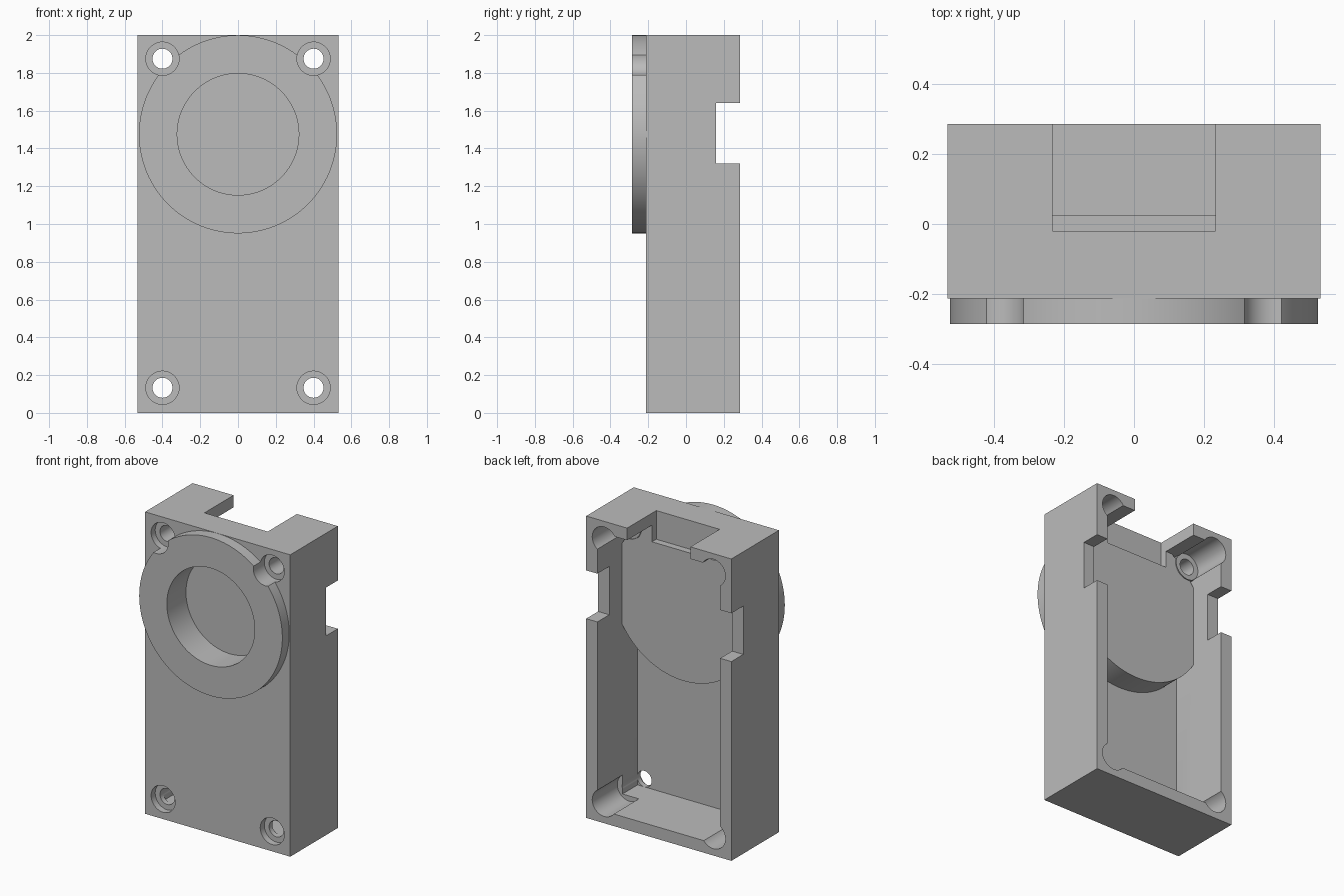
import bpy
import math

cube = bpy.data.objects.get("Cube")
if cube:
    bpy.data.objects.remove(cube, do_unlink=True)

grey = bpy.data.materials.new("plain grey")
grey.use_nodes = True
GREY = (0.5, 0.5, 0.5, 1)
grey.diffuse_color = GREY
grey.node_tree.nodes["Principled BSDF"].inputs["Base Color"].default_value = GREY


def box(name, x, y, z):
    """Box from (min, max) ranges."""
    centre = [(a + b) / 2 for a, b in (x, y, z)]
    bpy.ops.mesh.primitive_cube_add(size=1, location=centre)
    ob = bpy.context.object
    ob.name = name
    ob.scale = [b - a for a, b in (x, y, z)]
    bpy.ops.object.transform_apply(location=True, rotation=True, scale=True)
    return ob


def rod(name, x, z, radius, y0, y1, sides=48):
    """Cylinder lying along y."""
    bpy.ops.mesh.primitive_cylinder_add(
        vertices=sides, radius=radius, depth=y1 - y0,
        location=(x, (y0 + y1) / 2, z), rotation=(math.pi / 2, 0, 0))
    ob = bpy.context.object
    ob.name = name
    bpy.ops.object.transform_apply(location=True, rotation=True, scale=True)
    return ob


def combine(target, tool, operation):
    """Apply a boolean and discard the tool."""
    tool.hide_render = True
    mod = target.modifiers.new("shape", "BOOLEAN")
    mod.operation = operation
    mod.solver = "EXACT"
    mod.object = tool
    bpy.context.view_layer.objects.active = target
    bpy.ops.object.modifier_apply(modifier=mod.name)
    bpy.data.objects.remove(tool, do_unlink=True)


FRONT, WALL, BACK = -0.285, -0.213, 0.285
RING_Z = 1.475
LOW, HIGH = 0.133, 1.875
SCREW_X = 0.4

# Open-backed case
case = box("case", (-0.532, 0.532), (WALL, BACK), (0, 2))
combine(case, box("cavity", (-0.45, 0.45), (-0.136, 0.4), (0.08, 1.92)), "DIFFERENCE")

# Round flange continuing inside as a thick disc
combine(case, rod("flange", 0, RING_Z, 0.5245, FRONT, 0.025, 128), "UNION")

# Solid upper corners behind the screws
for x in (-SCREW_X, SCREW_X):
    combine(case, rod("corner_boss", x, HIGH, 0.092, -0.15, 0.03), "UNION")

# Blind round recess in the front
combine(case, rod("front_recess", 0, RING_Z, 0.322, -0.4, -0.085, 96), "DIFFERENCE")

# Screw holes with a counterbore in front and a wide pocket behind
for x in (-SCREW_X, SCREW_X):
    for z in (LOW, HIGH):
        combine(case, rod("counterbore", x, z, 0.088, -0.4, -0.17), "DIFFERENCE")
        combine(case, rod("pocket", x, z, 0.088, 0.022, 0.4), "DIFFERENCE")
        combine(case, rod("screw_hole", x, z, 0.053, -0.45, 0.45, 40), "DIFFERENCE")

# Notches through the top wall and both side walls
combine(case, box("top_notch", (-0.232, 0.232), (-0.02, 0.4), (1.81, 2.1)), "DIFFERENCE")
combine(case, box("side_notch", (-0.7, 0.7), (0.16, 0.4), (1.32, 1.64)), "DIFFERENCE")

case.data.materials.clear()
case.data.materials.append(grey)
bpy.ops.object.select_all(action="DESELECT")
case.select_set(True)
bpy.context.view_layer.objects.active = case
bpy.ops.object.shade_smooth_by_angle(angle=math.radians(30))
